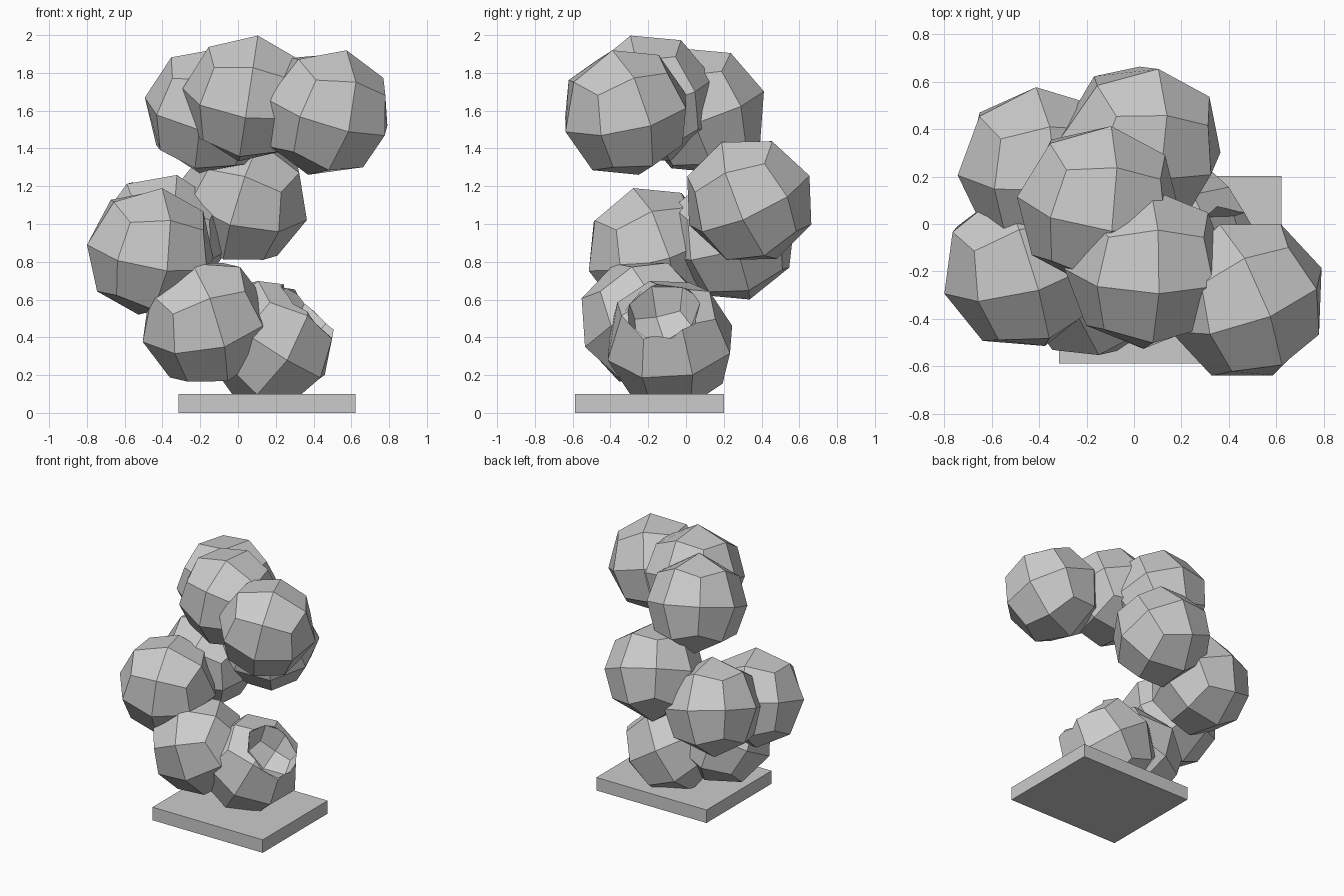
import bpy, bmesh
from mathutils import Euler, Vector

if "Cube" in bpy.data.objects:
    bpy.data.objects.remove(bpy.data.objects["Cube"])


def round_cube(name, centre, radius, turn):
    """Low-poly ball: a cube split into 24 quads and pushed out to a sphere."""
    bm = bmesh.new()
    bmesh.ops.create_cube(bm, size=2)
    bmesh.ops.subdivide_edges(bm, edges=bm.edges[:], cuts=1, use_grid_fill=True)
    rot = Euler(turn).to_matrix()
    for v in bm.verts:
        v.co = rot @ v.co.normalized() * radius
    mesh = bpy.data.meshes.new(name)
    bm.to_mesh(mesh)
    bm.free()
    obj = bpy.data.objects.new(name, mesh)
    obj.location = Vector(centre)
    bpy.context.collection.objects.link(obj)
    return obj


# Flat base plate
bpy.ops.mesh.primitive_cube_add(size=1, location=(0.153, -0.193, 0.05))
base = bpy.context.object
base.name = "base_plate"
base.scale = (0.938, 0.79, 0.1)

# Balls climbing in a loose spiral: centre, rotation
balls = [
    ((0.175, -0.085, 0.37), (0.3, 0.5, 0.4)),
    ((-0.175, -0.225, 0.48), (0.4, -0.3, 0.2)),
    ((-0.465, -0.19, 0.855), (0.3, 0.1, 0.3)),
    ((-0.40, 0.24, 0.93), (0.3, 0.2, 0.1)),
    ((0.03, 0.335, 1.125), (0.4, 0.3, -0.1)),
    ((-0.15, 0.08, 1.60), (0.3, 0.2, -0.1)),
    ((0.055, -0.19, 1.665), (0.3, 0.15, 0.0)),
    ((0.473, -0.32, 1.59), (0.3, 0.2, 0.4)),
]
made = [round_cube(f"ball_{i + 1}", c, 0.352, r) for i, (c, r) in enumerate(balls)]

# Faceted hollow scooped out of the lowest ball
cutter = round_cube("hollow_cutter", (0.405, -0.125, 0.565), 0.215, (0.2, 0.5, 0.3))
cutter.hide_render = True
cutter.hide_set(True)
cut = made[0].modifiers.new("hollow", 'BOOLEAN')
cut.operation = 'DIFFERENCE'
cut.solver = 'EXACT'
cut.object = cutter
